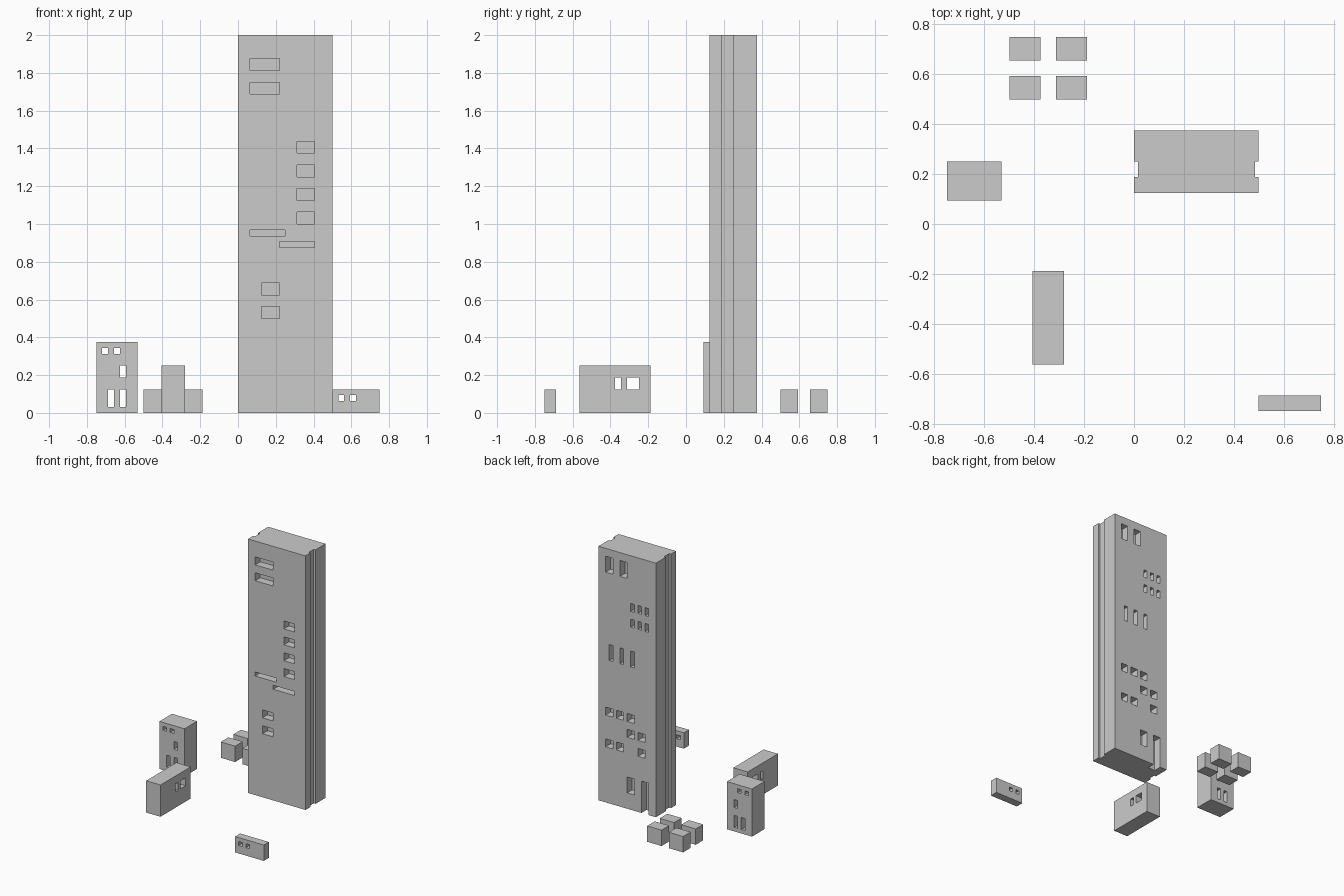
import bpy, bmesh

if "Cube" in bpy.data.objects:
    bpy.data.objects.remove(bpy.data.objects["Cube"])

U = 1 / 32  # modelling grid: every edge sits on multiples of this


def add_box(bm, x0, x1, y0, y1, z0, z1):
    verts = bmesh.ops.create_cube(bm, size=1)["verts"]
    for v in verts:
        v.co.x = x1 if v.co.x > 0 else x0
        v.co.y = y1 if v.co.y > 0 else y0
        v.co.z = z1 if v.co.z > 0 else z0
        v.co *= U


def boxes(name, items):
    bm = bmesh.new()
    for b in items:
        add_box(bm, *b)
    mesh = bpy.data.meshes.new(name)
    bm.to_mesh(mesh)
    bm.free()
    ob = bpy.data.objects.new(name, mesh)
    bpy.context.collection.objects.link(ob)
    return ob


def building(name, body, openings):
    """Solid block with all its openings cut out."""
    ob = boxes(name, [body])
    cutter = boxes(name + "_cutter", openings)
    cutter.hide_render = True
    mod = ob.modifiers.new("openings", "BOOLEAN")
    mod.operation = "DIFFERENCE"
    mod.solver = "EXACT"
    mod.object = cutter
    bpy.context.view_layer.objects.active = ob
    bpy.ops.object.modifier_apply(modifier=mod.name)
    bpy.data.objects.remove(cutter)
    return ob


DEPTH = 2  # window recess in the tower


def front(x, z, w, h):
    return (x, x + w, 3, 4 + DEPTH, z, z + h)


def back(s, z, w, h):
    # s is measured from the right-hand (+x) edge, as seen from behind
    return (16 - s - w, 16 - s, 12 - DEPTH, 13, z, z + h)


# Tower front windows
cuts = [front(2, z, 5, 2) for z in (54, 58)]
cuts += [front(10, z, 3, 2) for z in (32, 36, 40, 44)]
cuts += [front(2, 30, 6, 1), front(7, 28, 6, 1)]
cuts += [front(4, z, 3, 2) for z in (16, 20)]

# Tower back windows and doorway
cuts += [back(s, 58, 2, 4) for s in (2, 6)]
cuts += [back(s, z, 1, 2) for s in (9, 11, 13) for z in (46, 50)]
cuts += [back(s, 36, 1, 4) for s in (3, 6, 9)]
cuts += [back(s, 22, 2, 2) for s in (2, 5, 8)]
cuts += [back(s, 18, 2, 2) for s in (8, 11)]
cuts += [back(s, 14, 2, 2) for s in (2, 5, 11)]
cuts += [back(8, 4, 2, 4), back(12, -1, 2, 9)]

# Full-height grooves on both tower sides
cuts += [(-1, 0.5, 6, 8, -2, 66), (15.5, 17, 6, 8, -2, 66)]
building("tower", (0, 16, 4, 12, 0, 64), cuts)

# Mid-height block with openings right through, front to back
holes = [(-23, 10, 1, 1), (-21, 10, 1, 1), (-20, 6, 1, 2),
         (-22, 1, 1, 3), (-20, 1, 1, 3)]
building("tall_block", (-24, -17, 3, 8, 0, 12),
         [(x, x + w, 2, 9, z, z + h) for x, z, w, h in holes])

# Long block with openings right through, side to side
building("long_block", (-13, -9, -18, -6, 0, 8),
         [(-14, -8, y, y + w, 4, 6) for y, w in ((-12, 1), (-10, 2))])

# Low wall-like block
building("low_block", (16, 24, -24, -22, 0, 4),
         [(x, x + 1, -25, -21, 2, 3) for x in (17, 19)])

# Four small huts
for i, x in enumerate((-16, -10)):
    for j, y in enumerate((16, 21)):
        boxes(f"hut_{2 * i + j + 1}", [(x, x + 4, y, y + 3, 0, 4)])
